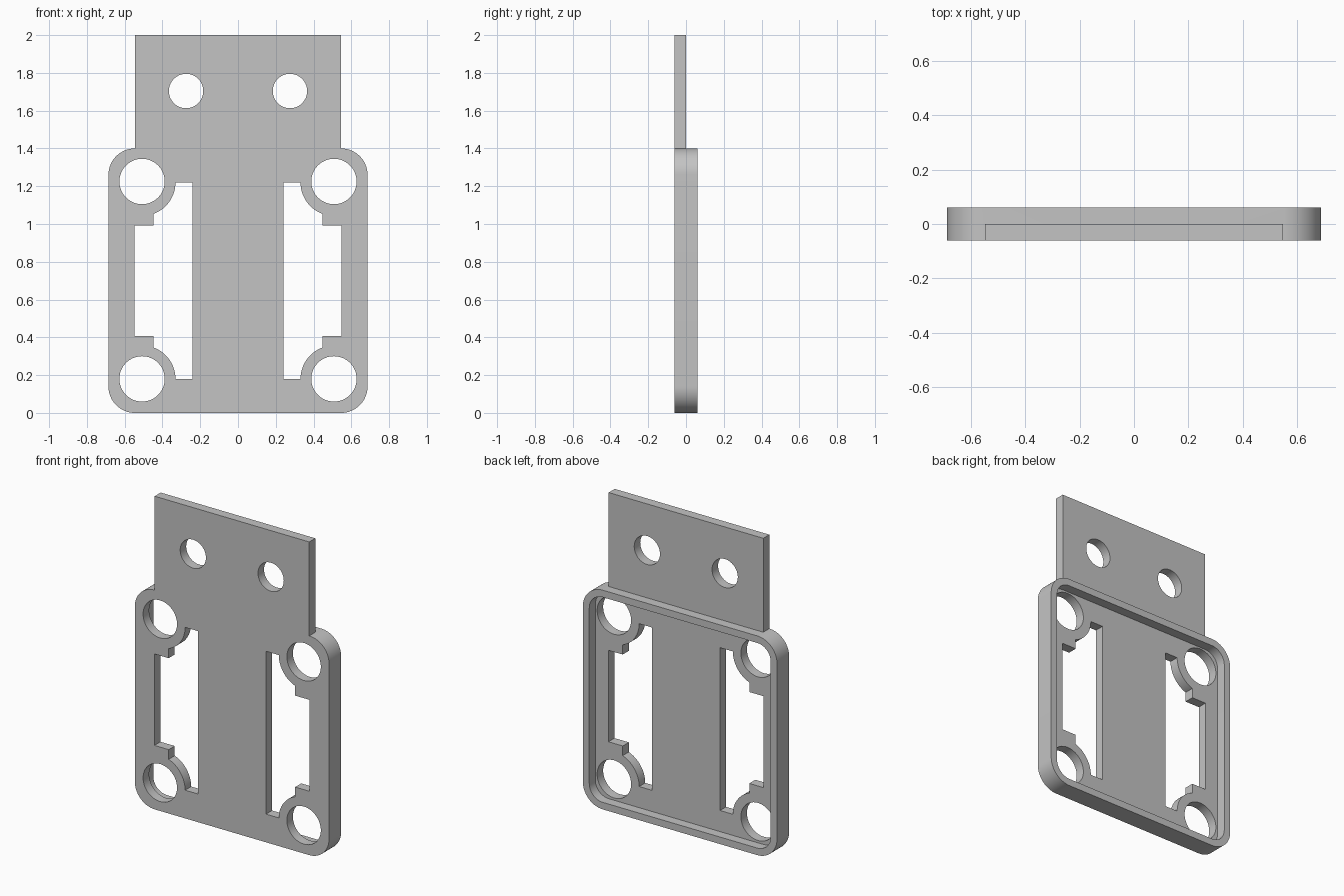
import bpy
import bmesh
from math import cos, sin, pi, sqrt, acos

if "Cube" in bpy.data.objects:
    bpy.data.objects.remove(bpy.data.objects["Cube"], do_unlink=True)

# Main dimensions
HALF_W, BODY_TOP, TAB_TOP = 0.686, 1.4, 2.0
CORNER, TAB_HALF, HALF_D, RIM = 0.14, 0.548, 0.061, 0.045
HOLE_X, HOLE_LOW, HOLE_R, BOSS_R = 0.508, 0.18, 0.12, 0.177
MID_Z = BODY_TOP / 2


def arc(cx, cz, r, a0, a1, n=16):
    """Points of an arc in the x-z plane."""
    return [(cx + r * cos(a0 + (a1 - a0) * i / n),
             cz + r * sin(a0 + (a1 - a0) * i / n)) for i in range(n + 1)]


def circle(cx, cz, r):
    return arc(cx, cz, r, 0, 2 * pi, 64)[:-1]


def rounded_rect(half_w, z0, z1, r):
    points = []
    for k, (sx, cz) in enumerate([(1, z1 - r), (-1, z1 - r), (-1, z0 + r), (1, z0 + r)]):
        points += arc(sx * (half_w - r), cz, r, k * pi / 2, (k + 1) * pi / 2)
    return points


def mirror_x(points):
    return [(-x, z) for x, z in points]


def prisms(name, outlines, y0, y1):
    """One object made of outlines extruded along y."""
    bm = bmesh.new()
    for outline in outlines:
        face = bm.faces.new([bm.verts.new((x, y0, z)) for x, z in outline])
        new = bmesh.ops.extrude_face_region(bm, geom=[face])["geom"]
        verts = [v for v in new if isinstance(v, bmesh.types.BMVert)]
        bmesh.ops.translate(bm, verts=verts, vec=(0, y1 - y0, 0))
    bmesh.ops.recalc_face_normals(bm, faces=bm.faces)
    mesh = bpy.data.meshes.new(name)
    bm.to_mesh(mesh)
    bm.free()
    obj = bpy.data.objects.new(name, mesh)
    bpy.context.scene.collection.objects.link(obj)
    return obj


# Body with rounded corners and the upright tab in one outline
right_side = arc(HALF_W - CORNER, CORNER, CORNER, -pi / 2, 0)
right_side += arc(HALF_W - CORNER, BODY_TOP - CORNER, CORNER, 0, pi / 2)
right_side += [(HALF_W - CORNER, TAB_TOP)]
bracket = prisms("mounting_bracket", [right_side + mirror_x(right_side)[::-1]],
                 -HALF_D, HALF_D)

# Recess inside the rear rim, and clearance behind the tab
recess = rounded_rect(HALF_W - RIM, RIM, BODY_TOP - RIM, CORNER - RIM)
behind_tab = [(-1, BODY_TOP), (1, BODY_TOP), (1, TAB_TOP + 1), (-1, TAB_TOP + 1)]
rear_cutter = prisms("rear_cutter", [recess, behind_tab], 0, 0.2)

# Stepped slot that curves around the corner bosses
NOTCH_X, SLOT_IN, NOTCH_Z = 0.447, 0.241, 0.408
end_angle = acos((NOTCH_X - HOLE_X) / BOSS_R)
lower = [(SLOT_IN, HOLE_LOW)]
lower += arc(HOLE_X, HOLE_LOW, BOSS_R, pi, end_angle)
lower += [(NOTCH_X, NOTCH_Z), (TAB_HALF, NOTCH_Z)]
slot = lower + [(x, 2 * MID_Z - z) for x, z in reversed(lower)]

# Corner holes and tab holes
cuts = [slot,
        circle(HOLE_X, HOLE_LOW, HOLE_R),
        circle(HOLE_X, 2 * MID_Z - HOLE_LOW + 0.005, HOLE_R),
        circle(0.275, 1.704, 0.091)]
cuts += [mirror_x(c) for c in cuts]
hole_cutter = prisms("hole_cutter", cuts, -0.3, 0.3)

# Cut, then keep the finished mesh only
for cutter in (rear_cutter, hole_cutter):
    cutter.hide_render = True
    mod = bracket.modifiers.new(cutter.name, "BOOLEAN")
    mod.operation = "DIFFERENCE"
    mod.solver = "EXACT"
    mod.object = cutter
depsgraph = bpy.context.evaluated_depsgraph_get()
finished = bpy.data.meshes.new_from_object(bracket.evaluated_get(depsgraph))
bracket.modifiers.clear()
bracket.data = finished
for cutter in (rear_cutter, hole_cutter):
    bpy.data.objects.remove(cutter, do_unlink=True)

# Plain grey material
grey = bpy.data.materials.new("plain_grey")
grey.use_nodes = True
colour = (0.55, 0.55, 0.55, 1)
grey.diffuse_color = colour
grey.node_tree.nodes["Principled BSDF"].inputs["Base Color"].default_value = colour
bracket.data.materials.clear()
bracket.data.materials.append(grey)

# Smooth rounded walls, sharp edges
bpy.ops.object.select_all(action="DESELECT")
bracket.select_set(True)
bpy.context.view_layer.objects.active = bracket
bpy.ops.object.shade_smooth_by_angle(angle=pi / 6)
